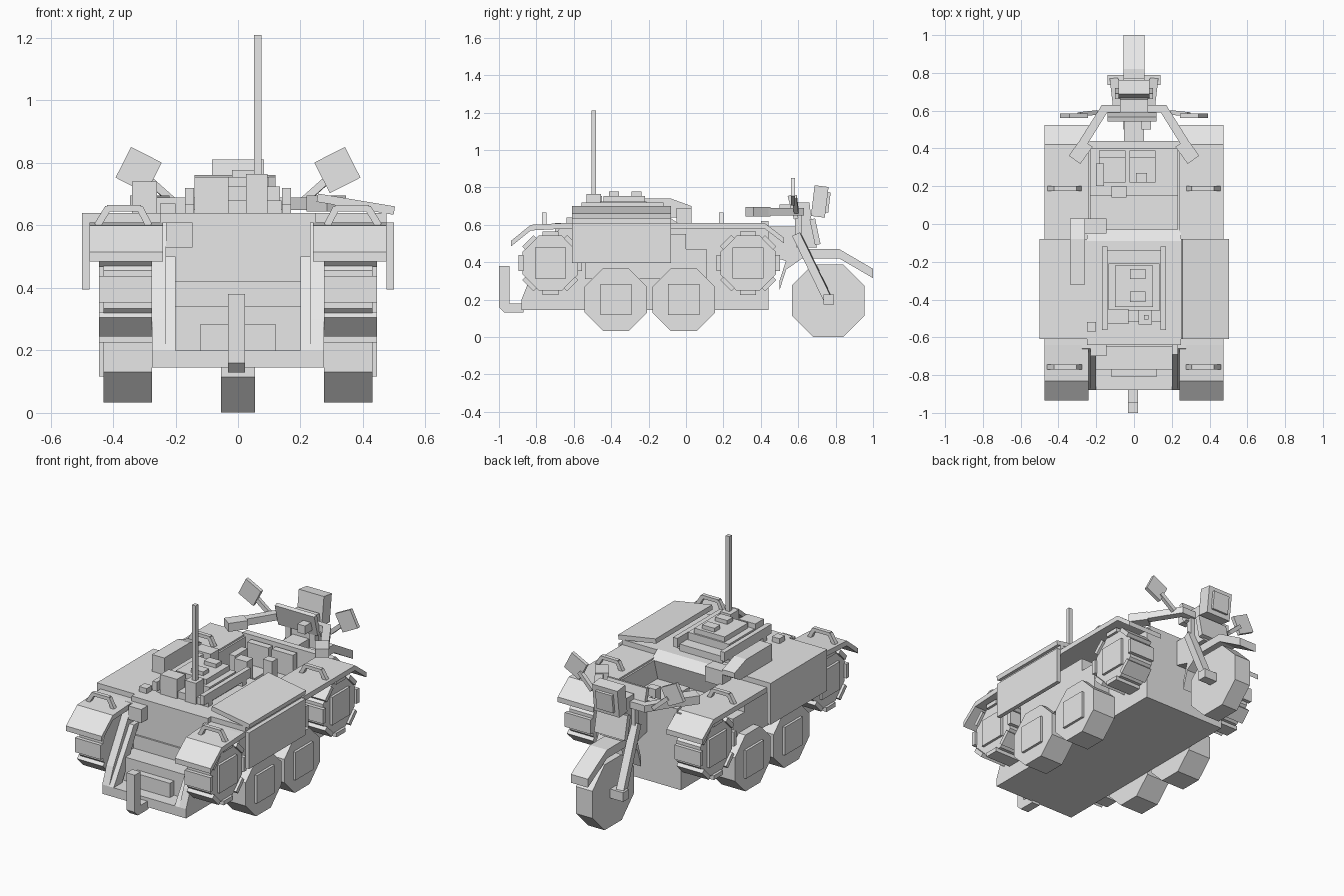
import bpy
import bmesh
from math import pi, cos, sin, radians
from mathutils import Vector, Matrix

cube = bpy.data.objects.get("Cube")
if cube:
    bpy.data.objects.remove(cube, do_unlink=True)

grey = bpy.data.materials.new("plain_grey")
grey.use_nodes = True
colour = (.8, .8, .8, 1)
grey.diffuse_color = colour
grey.node_tree.nodes["Principled BSDF"].inputs["Base Color"].default_value = colour

# Shared levels and positions
DECK, GUARD, FLOOR, STEP, BELLY = .64, .61, .42, .2, .145
NOSE, FRONT, TAIL = -.88, -.64, .44
INNER, HULL, OUTER = .23, .275, .475
ARMOUR = (-.61, -.08)
BAR = .67


def finish(name, bm):
    bmesh.ops.recalc_face_normals(bm, faces=bm.faces[:])
    mesh = bpy.data.meshes.new(name)
    bm.to_mesh(mesh)
    bm.free()
    mesh.materials.append(grey)
    part = bpy.data.objects.new(name, mesh)
    bpy.context.collection.objects.link(part)
    return part


def twin(part):
    """Repeat a part on the other side of the model."""
    part.modifiers.new("other_side", "MIRROR")
    return part


def block(name, centre, size, turn=0, axis="X"):
    bm = bmesh.new()
    rotation = Matrix.Rotation(radians(turn), 4, axis)
    matrix = Matrix.Translation(centre) @ rotation @ Matrix.Diagonal((*size, 1))
    bmesh.ops.create_cube(bm, size=1, matrix=matrix)
    return finish(name, bm)


def box(name, x, y, z):
    ranges = [Vector(pair) for pair in (x, y, z)]
    return block(name, [(low + high) / 2 for low, high in ranges],
                 [high - low for low, high in ranges])


def around(centre, half):
    return (centre - half, centre + half)


def wide(half):
    return around(0, half)


def prism(name, x, profile):
    """Extrude a side profile of (y, z) points across the x range."""
    bm = bmesh.new()
    start, end = x
    face = bm.faces.new([bm.verts.new((start, y, z)) for y, z in profile])
    extruded = bmesh.ops.extrude_face_region(bm, geom=[face])["geom"]
    moved = [item for item in extruded if isinstance(item, bmesh.types.BMVert)]
    bmesh.ops.translate(bm, verts=moved, vec=(end - start, 0, 0))
    return finish(name, bm)


def sheet(name, x, thickness, path):
    """Make a bent plate that hangs below a path of (y, z) points."""
    return prism(name, x, path + [(y, z - thickness) for y, z in reversed(path)])


def rod(name, start, end, width, depth):
    start, end = Vector(start), Vector(end)
    along = end - start
    bm = bmesh.new()
    matrix = (Matrix.Translation((start + end) / 2)
              @ along.to_track_quat("Z", "X").to_matrix().to_4x4()
              @ Matrix.Diagonal((width, depth, along.length, 1)))
    bmesh.ops.create_cube(bm, size=1, matrix=matrix)
    return finish(name, bm)


def octagon(name, x, y, z, radius):
    corner = radius / cos(pi / 8)
    angles = [(step + .5) * pi / 4 for step in range(8)]
    return prism(name, x, [(y + corner * cos(a), z + corner * sin(a)) for a in angles])


def wheel(name, y, z, radius):
    """A paired octagonal wheel with a square hub plate."""
    twin(octagon(name, (HULL, .43), y, z, radius))
    twin(box(name + "_hub", (FLOOR, .445), around(y, .083), around(z, .083)))


# Lower hull with a bench step at the front
box("lower_hull", wide(HULL), (-.65, TAIL), (BELLY, FLOOR))
box("front_base", wide(HULL), (NOSE, FRONT), (BELLY, STEP))
box("front_bench", wide(INNER), (-.77, FRONT), (STEP, .34))
box("footstep", wide(.12), (-.81, -.77), (STEP, .285))
twin(prism("front_cheek", (INNER, HULL),
           [(NOSE, STEP), (FRONT, STEP), (FRONT, GUARD), (-.66, GUARD), (-.84, .3)]))
twin(prism("front_pillar", (STEP, INNER),
           [(NOSE, STEP), (-.8, STEP), (FRONT, .5), (-.69, .5)]))
twin(box("hull_side", (INNER, HULL), (FRONT, TAIL), (.4, .6)))

# Front deck, its lamp, and the cockpit
prism("front_deck", wide(.25), [(FRONT, FLOOR), (-.08, FLOOR), (-.03, .6),
                                (-.09, DECK), (FRONT, DECK)])
box("front_lamp", (-INNER, -.145), (-.7, FRONT), (.53, GUARD))
box("deck_box", (-.25, -STEP), (-.57, -.52), (DECK, BAR))
box("cockpit_step", wide(INNER), (-.06, .15), (FLOOR, .48))
box("rear_wall", wide(.25), (.4, TAIL), (FLOOR, .62))
for x in (-.115, .045):
    box("seat_back", around(x, .07), (.35, .39), (FLOOR, .6))
    box("seat_cushion", around(x, .07), (.22, .35), (FLOOR, .47))
box("control_lever", around(-.18, .02), (.2, .32), (FLOOR, .58))
box("control_column", around(-.08, .04), (.14, .2), (FLOOR, .6))
box("control_knob", around(.04, .03), (.22, .27), (FLOOR, .6))

# Mudguards, side armour and equipment boxes
twin(sheet("mudguard", (.24, OUTER), .03,
           [(-.935, .515), (-.83, .6), (FRONT, GUARD), (FLOOR, GUARD), (.525, .53)]))
twin(box("armour_plate", (OUTER, .5), ARMOUR, (.395, GUARD)))
twin(box("equipment_box", (HULL, .385), (-.54, .11), (.31, .47)))
twin(box("upper_equipment_box", (HULL, .385), (-.54, 0), (.47, .55)))
twin(box("armour_top", (.25, OUTER), ARMOUR, (.6, DECK)))
block("left_lid", (.377, sum(ARMOUR) / 2, .668), (.25, .53, .027), 9.5, "Y")
box("right_lid", (-.5, -.25), ARMOUR, (GUARD, DECK))

# Grab handles on the mudguards
for y in (-.757, .188):
    twin(box("handle_bar", (.31, FLOOR), around(y, .012), around(.655, .01)))
    for foot, top in ((.285, .315), (.45, .415)):
        twin(rod("handle_leg", (foot, y, .6), (top, y, .657), .022, .024))

# Lower road wheels and upper corner wheels with tread lugs
for y in (-.375, -.012):
    wheel("road_wheel", y, STEP, .167)
for y in (-.725, .332):
    wheel("corner_wheel", y, .395, .148)
    for step in range(8):
        angle = step * pi / 4
        centre = (.36, y + .157 * cos(angle), .395 + .157 * sin(angle))
        twin(block("tread_lug", centre, (.17, .025, .085), step * 45))

# Launcher tube on the right deck
prism("launcher_tube", (-.34, -.26), [(-.32, DECK), (-.02, DECK), (.03, BAR), (.03, .7),
                                      (-.08, .74), (-.32, .74)])
box("launcher_arm", (-.26, -BELLY), (-.05, .03), (.6, .69))

# Hatch housing, rails and aerial on the front deck
box("hatch_base", wide(.14), (-.52, -.14), (DECK, .68))
box("hatch_block", wide(.135), (-.46, -.21), (DECK, .725))
box("hatch_top", wide(.1), (-.44, -.22), (.72, .755))
box("hatch_front_box", (-.14, -.03), (-.53, -.45), (DECK, .755))
for y in (-.385, -.265):
    box("hatch_stud", around(.02, .04), around(y, .027), (.75, .778))
twin(box("hatch_rail", around(.155, .014), (-.56, -.12), (.665, .72)))
for y in (-.5, -.18):
    twin(box("rail_post", around(.155, .014), around(y, .02), (DECK, BAR)))
box("aerial_base", around(.06, .035), around(-.493, .038), (DECK, .765))
box("aerial", around(.064, .012), around(-.493, .012), (.75, 1.21))

# Tow hook
box("tow_hook_shank", around(-.005, .027), (-.97, -.87), (.13, .18))
prism("tow_hook", around(-.005, .027),
      [(-1, .38), (-1, .16), (-.97, .13), (-.945, .13), (-.945, .38)])

# Steering wheel unit at the rear: tyre, guard, fork and neck
octagon("steering_wheel", wide(.054), .76, .195, .194)
sheet("wheel_guard", wide(.056), .05,
      [(.5, .3), (.535, .41), (.62, .47), (.82, .47), (1, .365)])
prism("neck", wide(.053), [(FLOOR, TAIL), (.56, .4), (.63, .46), (.63, .59), (FLOOR, .59)])
prism("steering_column", wide(.073),
      [(.59, .48), (.7, .48), (BAR, .63), (.66, .72), (.59, .72)])
block("column_plate", (0, .69, .563), (STEP, .03, .14), 12)
twin(rod("fork_leg", (.085, .59, .55), (.105, .76, STEP), .045, .045))
twin(rod("fork_top", (.08, .6, .53), (.08, .6, .66), .035, .035))
twin(box("fork_foot", (.055, .14), around(.763, .027), around(STEP, .027)))

# Handlebar with grips and square mirrors
rod("handlebar", (-.17, GUARD, BAR), (.17, GUARD, BAR), .04, .04)
twin(rod("handlebar_sweep", (.15, .62, BAR), (HULL, FLOOR, BAR), .04, .045))
twin(rod("grip", (.25, .43, BAR), (.315, .34, BAR), .05, .075))
twin(rod("mirror_stem", (STEP, .59, BAR), (.29, .58, .75), .024, .024))
twin(block("mirror", (.318, .573, .777), (.11, .022, .11), -27, "Y"))

# Headlamp and dashboard
block("headlamp", (0, .715, .725), (.165, .075, .165), -7)
block("headlamp_lens", (0, .757, .72), (.11, .02, .11), -7)
block("dashboard", (-.01, .572, .695), (.26, .025, .13), 15)
box("dash_dial", around(.065, .025), (.5, .57), (.66, .71))
